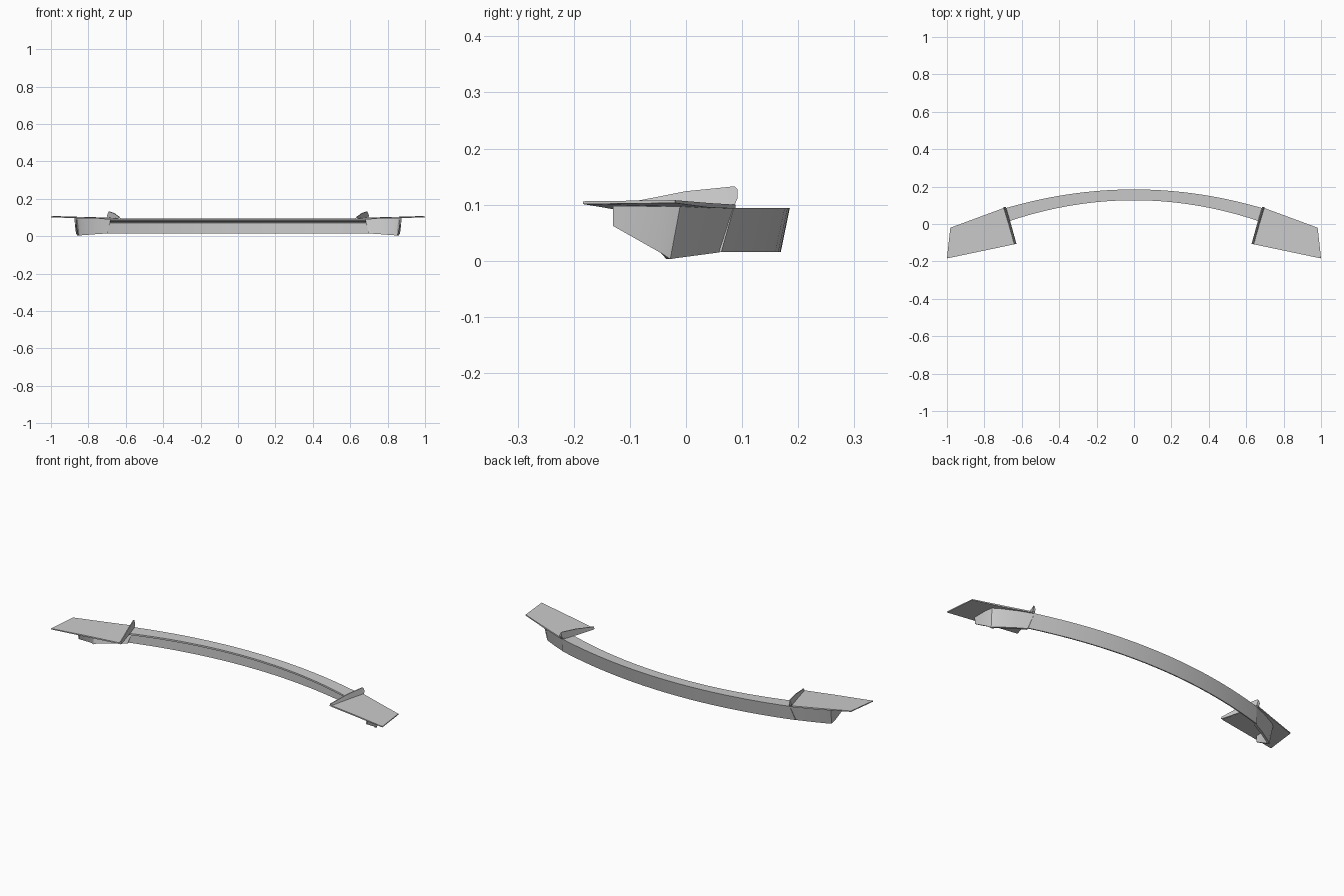
import bpy, bmesh


def loft(name, rings, mirror=False):
    """Skin a row of closed rings, cap both ends, optionally mirror in x."""
    bm = bmesh.new()
    rows = [[bm.verts.new(p) for p in r] for r in rings]
    n = len(rows[0])
    for a, b in zip(rows, rows[1:]):
        for i in range(n):
            j = (i + 1) % n
            bm.faces.new((a[i], a[j], b[j], b[i]))
    bm.faces.new(rows[0])
    bm.faces.new(rows[-1])
    bmesh.ops.recalc_face_normals(bm, faces=bm.faces)
    me = bpy.data.meshes.new(name)
    bm.to_mesh(me)
    bm.free()
    ob = bpy.data.objects.new(name, me)
    bpy.context.collection.objects.link(ob)
    bpy.context.view_layer.objects.active = ob
    ob.select_set(True)
    bpy.ops.object.shade_smooth_by_angle(angle=0.52)
    ob.select_set(False)
    if mirror:
        m = ob.modifiers.new("mirror", 'MIRROR')
        m.use_axis = (True, False, False)
    return ob


# Curved centre bar: slanted back wall with a top flange
def bar_ring(x):
    back = lambda u: 0.185 - 0.213 * u * u
    front = 0.127 - 0.25 * x * x
    xb = x * 1.03
    return [(x, back(x), 0.094), (xb, back(xb) - 0.016, 0.016),
            (xb, back(xb) - 0.022, 0.016), (x, back(x) - 0.022, 0.07),
            (x, back(x) - 0.032, 0.08), (x, front, 0.083), (x, front, 0.092)]


loft("centre_bar", [bar_ring(0.685 * i / 10) for i in range(-10, 11)])

# Wrapped corner walls: top x, y, z then bottom x, y, z on the outer side
path = [((0.682, 0.086, 0.097), (0.703, 0.060, 0.015)),
        ((0.76, 0.054, 0.099), (0.765, 0.030, 0.011)),
        ((0.84, 0.012, 0.100), (0.845, -0.015, 0.005)),
        ((0.868, -0.010, 0.100), (0.858, -0.028, 0.003)),
        ((0.875, -0.05, 0.100), (0.866, -0.045, 0.014)),
        ((0.875, -0.130, 0.100), (0.872, -0.130, 0.062))]
inward = [(-0.003, -0.012), (-0.004, -0.011), (-0.006, -0.010),
          (-0.010, -0.007), (-0.010, 0), (-0.008, 0)]
loft("corner_wall",
     [[t, b, (b[0] + d[0], b[1] + d[1], b[2]), (t[0] + d[0], t[1] + d[1], t[2])]
      for (t, b), d in zip(path, inward)], mirror=True)

# Thin winglet plates, tapering in thickness toward the tip
loft("winglet", [
    [(0.633, -0.107, 0.095), (0.690, 0.088, 0.100),
     (0.690, 0.088, 0.093), (0.633, -0.107, 0.088)],
    [(0.80, -0.142, 0.101), (0.82, 0.040, 0.103),
     (0.82, 0.040, 0.095), (0.80, -0.142, 0.094)],
    [(1.0, -0.184, 0.106), (0.982, -0.020, 0.108),
     (0.982, -0.020, 0.103), (1.0, -0.184, 0.101)]], mirror=True)

# Raised inner fins along the inboard edge of each plate
fin = [(-0.108, 0.090, 0.103, 0.632), (-0.05, 0.090, 0.114, 0.648),
       (0.0, 0.091, 0.124, 0.662), (0.08, 0.094, 0.132, 0.686),
       (0.087, 0.100, 0.132, 0.688), (0.092, 0.112, 0.127, 0.690)]
loft("inner_fin",
     [[(x - 0.004, y, lo), (x + 0.010, y, lo),
       (x + 0.004, y, hi), (x - 0.001, y, hi)] for y, lo, hi, x in fin],
     mirror=True)
